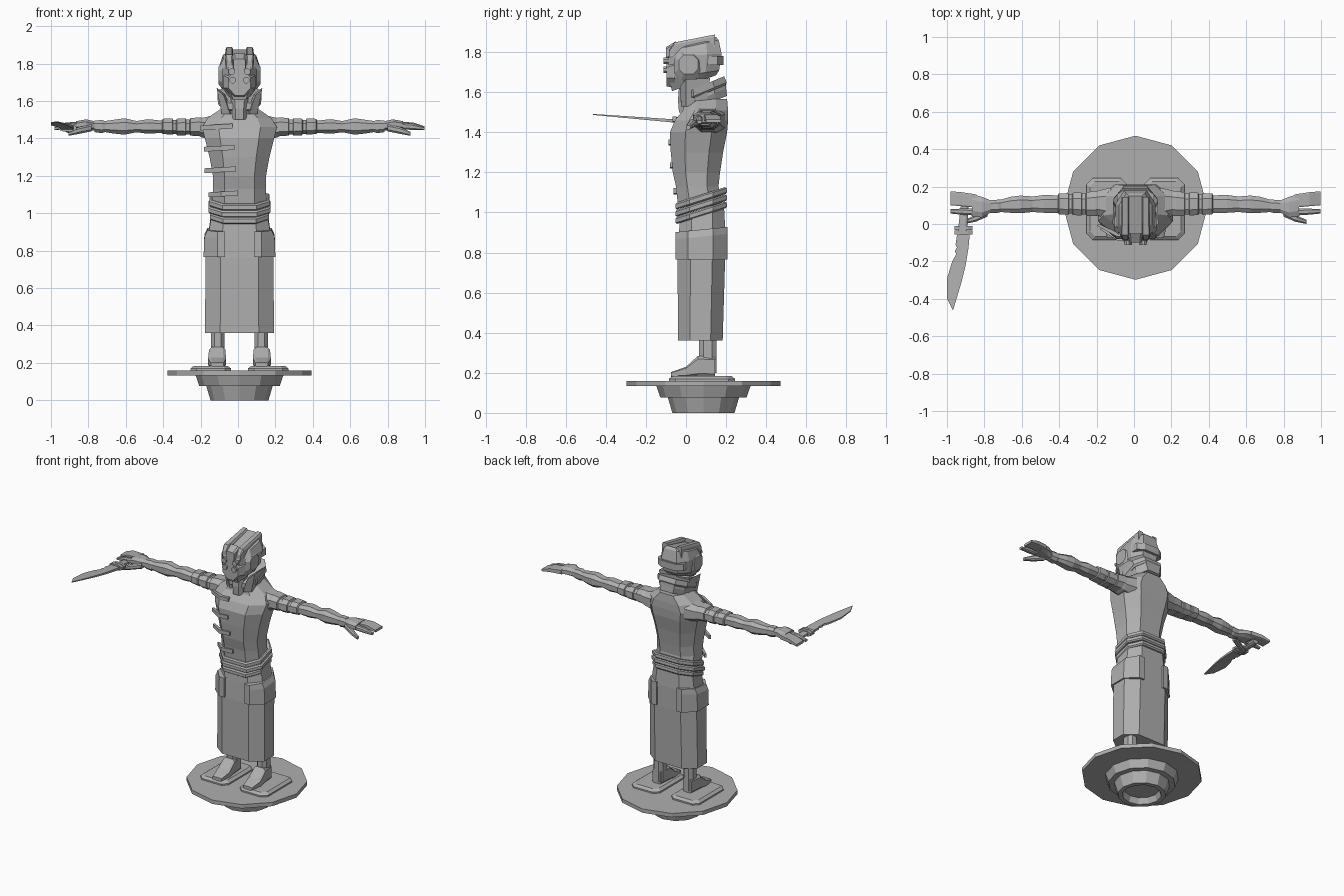
import bpy, bmesh, math

X0 = 0.008  # body centre line
grey = bpy.data.materials.new("stone grey")
grey.diffuse_color = (0.43, 0.43, 0.43, 1)


def loft(name, rings):
    """Skin a list of equal-length point rings and cap both ends."""
    n = len(rings[0])
    verts = [p for r in rings for p in r]
    faces = [(i * n + j, i * n + (j + 1) % n, (i + 1) * n + (j + 1) % n, (i + 1) * n + j)
             for i in range(len(rings) - 1) for j in range(n)]
    faces += [tuple(range(n)), tuple(range(len(verts) - n, len(verts)))]
    me = bpy.data.meshes.new(name)
    me.from_pydata(verts, [], faces)
    bm = bmesh.new()
    bm.from_mesh(me)
    bmesh.ops.recalc_face_normals(bm, faces=bm.faces)
    bm.to_mesh(me)
    bm.free()
    me.materials.append(grey)
    ob = bpy.data.objects.new(name, me)
    bpy.context.collection.objects.link(ob)
    return ob


def octo(a0, a1, b0, b1, ka=0.25, kb=0.25):
    """Chamfered rectangle as eight 2D points."""
    da, db = (a1 - a0) * ka, (b1 - b0) * kb
    return [(a0 + da, b0), (a1 - da, b0), (a1, b0 + db), (a1, b1 - db),
            (a1 - da, b1), (a0 + da, b1), (a0, b1 - db), (a0, b0 + db)]


def level(z, hx, y0, y1, slope=0, ka=0.22, kb=0.27):
    """Horizontal body ring, optionally tilted up to the back."""
    yc = (y0 + y1) / 2
    return [(X0 + x, y, z + slope * (y - yc)) for x, y in octo(-hx, hx, y0, y1, ka, kb)]


def along_x(s, x, y0, y1, z0, z1, k=0.25):
    return [(X0 + s * x, y, z) for y, z in octo(y0, y1, z0, z1, k, k)]


def along_y(s, y, x0, x1, z0, z1, k=0.15):
    return [(X0 + s * x, y, z) for x, z in octo(x0, x1, z0, z1, k, k)]


def disc(name, cuts, n=12):
    loft(name, [[(X0 + r * math.cos(i * math.tau / n), 0.087 + r * math.sin(i * math.tau / n), z)
                 for i in range(n)] for r, z in cuts])


# Pedestal, with a shallow hollow underneath
disc("pedestal_top", [(0.385, 0.133), (0.385, 0.16)])
disc("pedestal_ring", [(0.215, 0.077), (0.235, 0.134)])
disc("pedestal_base", [(0.11, 0.04), (0.125, 0.0), (0.155, 0.0), (0.178, 0.078)])

# Skirt, belt, torso
loft("skirt", [level(0.36, 0.184, -0.04, 0.183), level(0.76, 0.182, -0.042, 0.195),
               level(0.9, 0.165, -0.036, 0.196, 0.1), level(1.0, 0.15, -0.03, 0.19, 0.25)])
for i, (z, hx) in enumerate([(0.982, 0.157), (1.018, 0.166), (1.054, 0.16)]):
    loft("belt_band_%d" % i, [level(z, hx - 0.006, -0.045, 0.198, 0.32),
                              level(z + 0.007, hx, -0.052, 0.205, 0.32),
                              level(z + 0.027, hx, -0.052, 0.203, 0.32),
                              level(z + 0.034, hx - 0.008, -0.045, 0.193, 0.32)])
loft("torso", [level(1.03, 0.145, -0.04, 0.185), level(1.13, 0.142, -0.05, 0.162),
               level(1.2, 0.142, -0.066, 0.17), level(1.3, 0.16, -0.076, 0.185),
               level(1.4, 0.185, -0.08, 0.205), level(1.46, 0.2, -0.055, 0.21),
               level(1.51, 0.17, -0.015, 0.21), level(1.565, 0.09, 0.0, 0.205)])

# Strap clips wrapping the front corner of the coat
for i, (z, x0, x1, yf) in enumerate([(1.465, -0.2, -0.03, -0.068), (1.35, -0.182, -0.02, -0.088),
                                     (1.235, -0.18, -0.01, -0.08), (1.105, -0.158, 0.0, -0.062)]):
    plan = [(x1, yf), (-0.09, yf), (x0, yf + 0.06), (x0 + 0.01, yf + 0.07), (-0.085, yf + 0.02), (x1, yf + 0.02)]
    loft("strap_clip_%d" % i, [[(x, y, z + h + (x + 0.1) * 0.06 - 0.004) for x, y in plan]
                               for h in (-0.012, 0.014)])

# Collar and neck
loft("collar_lower", [level(1.54, 0.085, -0.005, 0.205, 0.4), level(1.575, 0.1, -0.01, 0.2, 0.42),
                      level(1.597, 0.1, -0.012, 0.198, 0.42)])
loft("collar_upper", [level(1.592, 0.103, -0.012, 0.198, 0.42), level(1.602, 0.113, -0.022, 0.203, 0.42),
                      level(1.635, 0.118, -0.022, 0.19, 0.42)])
loft("throat_guard", [level(1.5, 0.038, -0.035, 0.05), level(1.56, 0.04, -0.04, 0.05),
                      level(1.63, 0.05, -0.035, 0.05)])
for s in (-1, 1):
    loft("collar_wing", [[(X0 + s * x, y, z) for x, y in ((0.05, -0.025), (0.095, 0.0), (0.09, 0.1), (0.04, 0.0))]
                         for z in (1.53,)] +
         [[(X0 + s * x, y, z) for x, y, z in
           ((0.085, -0.03, 1.63), (0.122, 0.0, 1.665), (0.12, 0.12, 1.67), (0.075, 0.01, 1.635))]])

# Helmet
loft("helmet", [level(1.645, 0.06, -0.07, 0.15, 0.36), level(1.69, 0.1, -0.085, 0.165, 0.15),
                level(1.785, 0.108, -0.088, 0.178, 0.05), level(1.835, 0.088, -0.07, 0.163, 0.22),
                level(1.85, 0.06, -0.06, 0.15, 0.25)])
loft("face_mask", [along_y(1, -0.055, -0.085, 0.085, 1.62, 1.785, 0.3),
                   along_y(1, -0.098, -0.06, 0.06, 1.63, 1.765, 0.3)])
loft("brow_plate", [along_y(1, -0.1, -0.032, 0.032, 1.765, 1.825),
                    along_y(1, -0.05, -0.038, 0.038, 1.77, 1.855)])
loft("back_band", [level(1.735, 0.1, 0.08, 0.187), level(1.782, 0.1, 0.08, 0.187)])
for s in (-1, 1):
    loft("crest_ridge", [along_y(s, -0.085, 0.04, 0.07, 1.77, 1.81),
                         along_y(s, -0.06, 0.034, 0.078, 1.77, 1.848),
                         along_y(s, 0.145, 0.034, 0.075, 1.81, 1.888)])
    loft("cheek_plate", [along_x(s, 0.09, -0.06, 0.08, 1.66, 1.80), along_x(s, 0.112, -0.035, 0.06, 1.69, 1.785)])
    for z, x in ((1.757, 0.041), (1.712, 0.036)):
        loft("eye_lens", [along_y(s, y, x - 0.017, x + 0.017, z - 0.017, z + 0.017, 0.3) for y in (-0.112, -0.06)])

# Arm profile: x, y range, z range, with raised bands on the upper arm
ARM = [(0.13, 0.02, 0.195, 1.39, 1.525), (0.2, 0.045, 0.178, 1.405, 1.51), (0.215, 0.042, 0.176, 1.412, 1.513),
       (0.262, 0.042, 0.17, 1.415, 1.508), (0.266, 0.05, 0.163, 1.42, 1.5), (0.285, 0.05, 0.162, 1.42, 1.5),
       (0.289, 0.045, 0.168, 1.415, 1.508), (0.335, 0.048, 0.167, 1.417, 1.505), (0.339, 0.055, 0.16, 1.424, 1.498),
       (0.355, 0.055, 0.16, 1.424, 1.498), (0.359, 0.049, 0.165, 1.42, 1.507), (0.41, 0.052, 0.163, 1.424, 1.505),
       (0.415, 0.06, 0.153, 1.43, 1.495), (0.49, 0.06, 0.155, 1.425, 1.503), (0.55, 0.064, 0.147, 1.433, 1.493),
       (0.615, 0.058, 0.152, 1.42, 1.508), (0.67, 0.06, 0.145, 1.426, 1.5), (0.72, 0.064, 0.13, 1.434, 1.493),
       (0.735, 0.06, 0.13, 1.428, 1.498), (0.775, 0.06, 0.127, 1.434, 1.496)]

for s, side in ((-1, "right"), (1, "left")):
    # Arms and hands
    loft(side + "_arm", [along_x(s, *r) for r in ARM])
    loft(side + "_palm", [along_x(s, 0.765, 0.066, 0.122, 1.44, 1.49), along_x(s, 0.82, 0.035, 0.145, 1.448, 1.502),
                          along_x(s, 0.875, 0.04, 0.16, 1.45, 1.492)])
    loft(side + "_fingers", [along_x(s, 0.85, 0.088, 0.158, 1.455, 1.49, 0.1),
                             along_x(s, 0.93, 0.095, 0.17, 1.455, 1.485, 0.1),
                             along_x(s, 0.99, 0.1, 0.175, 1.448, 1.465, 0.1)])
    loft(side + "_index_finger", [along_x(s, 0.85, 0.045, 0.082, 1.45, 1.485), along_x(s, 0.93, 0.05, 0.082, 1.445, 1.478),
                                  along_x(s, 0.99, 0.056, 0.08, 1.444, 1.46)])
    loft(side + "_thumb", [along_x(s, 0.79, 0.04, 0.085, 1.438, 1.475), along_x(s, 0.855, 0.012, 0.048, 1.425, 1.462),
                           along_x(s, 0.915, 0.0, 0.022, 1.414, 1.435)])
    # Side pockets wrapping the skirt
    plan = [(0.078, -0.053), (0.118, -0.053), (0.192, 0.01), (0.192, 0.135), (0.118, 0.206), (0.078, 0.206)]
    loft(side + "_pocket", [[(X0 + s * (x - inset * (x > 0.15)), y, z + 0.1 * (y - 0.08) * (z > 0.8)) for x, y in plan]
                            for z, inset in ((0.765, 0), (0.88, 0.004), (0.915, 0.02))])
    # Legs, feet and foot plates
    loft(side + "_leg", [[(X0 + s * x, y, z) for x, y in octo(0.08, 0.152, 0.065, 0.152)] for z in (0.2, 0.42)])
    loft(side + "_foot", [along_y(s, -0.075, 0.085, 0.152, 0.18, 0.203), along_y(s, 0.0, 0.072, 0.168, 0.18, 0.23),
                          along_y(s, 0.06, 0.075, 0.163, 0.18, 0.285), along_y(s, 0.145, 0.085, 0.152, 0.18, 0.28)])
    loft(side + "_foot_plate", [[(X0 + s * x, y, z) for x, y in octo(0.045 + i, 0.262 - i, -0.085 + i, 0.245 - i, 0.15, 0.1)]
                                for z, i in ((0.155, 0), (0.17, 0), (0.184, 0.018))])

# Curved knife held in the right hand, rising slightly to the tip
BLADE = [(-0.878, -0.05), (-0.885, -0.13), (-0.9, -0.22), (-0.925, -0.32), (-0.968, -0.463), (-0.999, -0.40),
         (-0.999, -0.29), (-0.972, -0.2), (-0.95, -0.16), (-0.958, -0.145), (-0.946, -0.125), (-0.954, -0.11), (-0.945, -0.05)]
loft("knife_blade", [[(x, y, 1.452 - 0.08 * y + h * (1 + y * 1.6)) for x, y in BLADE] for h in (-0.009, 0.009)])
for y in (-0.022, -0.047):
    loft("knife_guard", [along_y(1, y + d, -0.968, -0.872, 1.438, 1.474, 0.25) for d in (-0.009, 0.011)])
loft("knife_handle", [along_y(1, -0.04, -0.95, -0.9, 1.44, 1.47, 0.25), along_y(1, 0.13, -0.93, -0.89, 1.43, 1.46, 0.25)])
